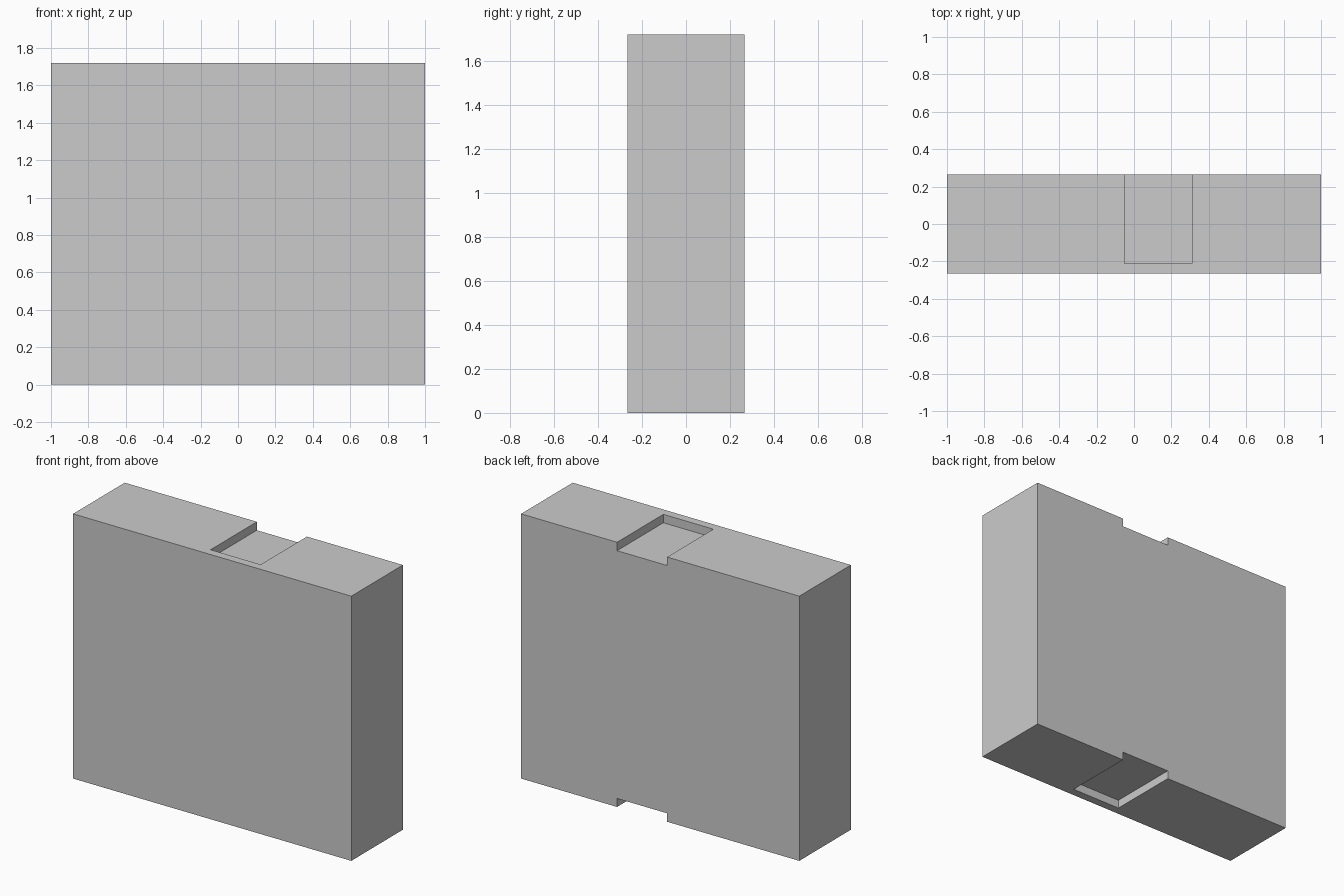
import bpy

if "Cube" in bpy.data.objects:
    bpy.data.objects.remove(bpy.data.objects["Cube"])

W, D, H = 2.0, 0.53, 1.72      # overall size
NX0, NX1 = -0.05, 0.31         # recess extent along x
WALL, DEPTH = 0.055, 0.055     # front lip thickness, recess depth


def box(name, lo, hi):
    """Axis-aligned box between two corners."""
    bpy.ops.mesh.primitive_cube_add(size=1, location=[(a + b) / 2 for a, b in zip(lo, hi)])
    ob = bpy.context.object
    ob.name = name
    ob.scale = [b - a for a, b in zip(lo, hi)]
    bpy.ops.object.transform_apply(location=True, rotation=False, scale=True)
    return ob


# Solid slab body
body = box("slab_body", (-W / 2, -D / 2, 0), (W / 2, D / 2, H))

# Matching recesses in the bottom and top, open towards the back
for name, z0, z1 in (("bottom_recess", -0.1, DEPTH), ("top_recess", H - DEPTH, H + 0.1)):
    cutter = box(name + "_cutter", (NX0, -D / 2 + WALL, z0), (NX1, D / 2 + 0.1, z1))
    cutter.hide_render = True
    mod = body.modifiers.new(name, 'BOOLEAN')
    mod.operation = 'DIFFERENCE'
    mod.solver = 'EXACT'
    mod.object = cutter
    bpy.context.view_layer.objects.active = body
    bpy.ops.object.modifier_apply(modifier=mod.name)
    bpy.data.objects.remove(cutter, do_unlink=True)
